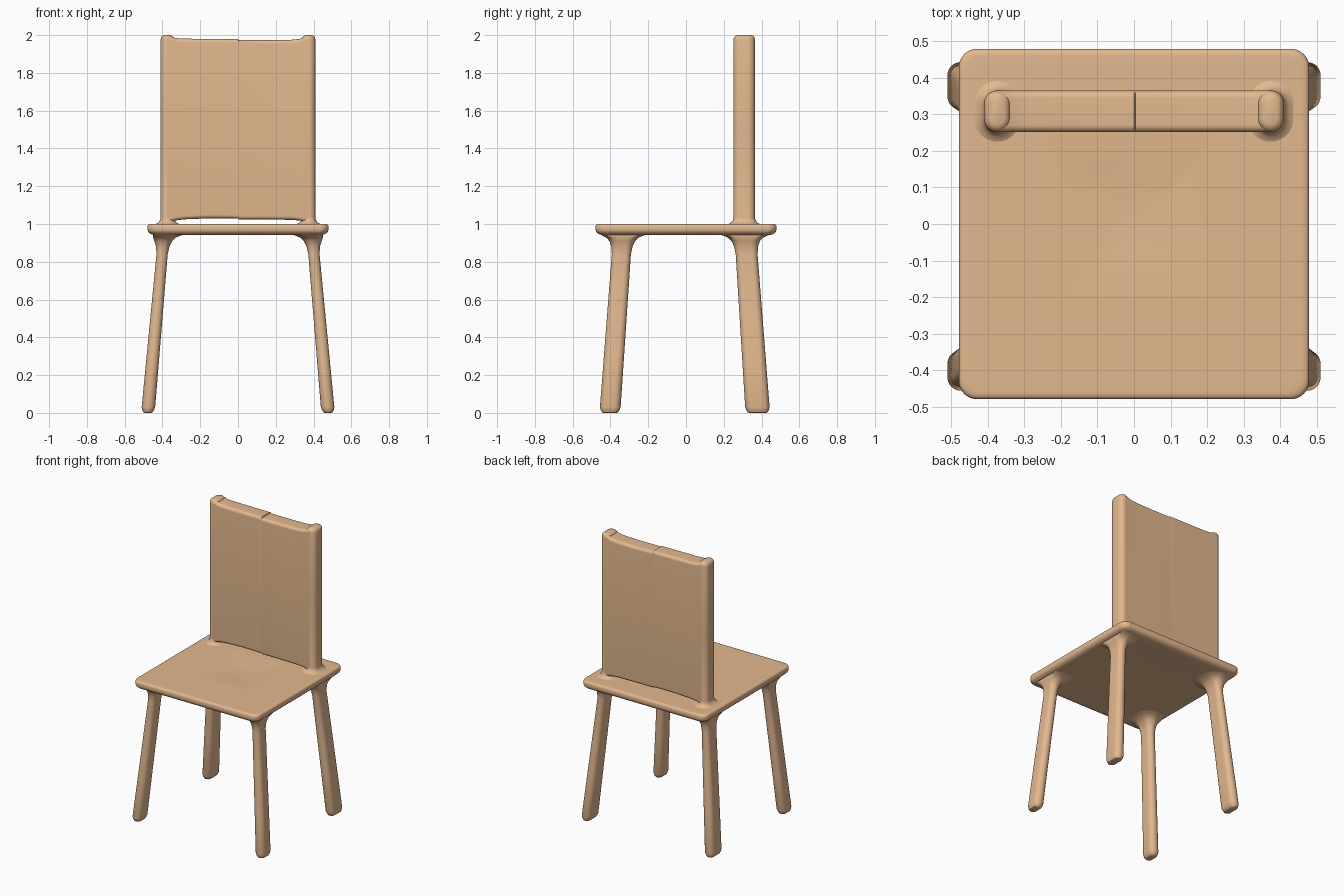
import bpy, bmesh, math

if "Cube" in bpy.data.objects:
    bpy.data.objects.remove(bpy.data.objects["Cube"])

wood = bpy.data.materials.new("wood")
wood.diffuse_color = (0.76, 0.48, 0.27, 1)
wood.use_nodes = True
wood.node_tree.nodes["Principled BSDF"].inputs["Base Color"].default_value = wood.diffuse_color


def rrect(hx, hy, r, n=8):
    """Rounded rectangle outline about the origin."""
    r = min(r, hx, hy)
    pts = []
    for k, (sx, sy) in enumerate([(1, 1), (-1, 1), (-1, -1), (1, -1)]):
        for i in range(n + 1):
            a = math.pi / 2 * (k + i / n)
            pts.append((sx * (hx - r) + r * math.cos(a), sy * (hy - r) + r * math.sin(a)))
    return pts


def loft(name, rings):
    """Skin a list of equal-length point rings and cap both ends."""
    bm = bmesh.new()
    vs = [[bm.verts.new(p) for p in ring] for ring in rings]
    n = len(vs[0])
    for a, b in zip(vs, vs[1:]):
        for i in range(n):
            j = (i + 1) % n
            bm.faces.new((a[i], a[j], b[j], b[i]))
    bm.faces.new(vs[0])
    bm.faces.new(vs[-1])
    bmesh.ops.remove_doubles(bm, verts=bm.verts, dist=1e-5)
    bmesh.ops.recalc_face_normals(bm, faces=bm.faces)
    me = bpy.data.meshes.new(name)
    bm.to_mesh(me)
    bm.free()
    me.materials.append(wood)
    ob = bpy.data.objects.new(name, me)
    bpy.context.collection.objects.link(ob)
    bpy.ops.object.select_all(action='DESELECT')
    ob.select_set(True)
    bpy.context.view_layer.objects.active = ob
    bpy.ops.object.shade_smooth_by_angle(angle=math.radians(40))
    return ob


# Seat: soft-edged square slab, shallow hollow on top, slight arch underneath
def top_z(x, y):
    d = math.hypot(x / 0.34, (y - 0.06) / 0.34)
    return 1.0 - 0.012 * (0.5 + 0.5 * math.cos(math.pi * min(d, 1)))


def square(h, zf):
    return [(x, y, zf(x, y)) for x, y in rrect(h, h, 0.05 * h / 0.48)]


inner = [0.02 + 0.42 * i / 20 for i in range(21)]
rings = [square(h, lambda x, y: 0.947 - 0.006 * min(1, (h / 0.44) ** 2)) for h in inner]
for h, z in [(0.455, 0.944), (0.468, 0.95), (0.476, 0.959), (0.479, 0.97),
             (0.479, 0.988), (0.476, 0.995), (0.471, 0.999), (0.46, 1.0)]:
    rings.append(square(h, lambda x, y: z))
rings += [square(h, top_z) for h in reversed(inner)]
loft("seat", rings)


# Legs: splayed stadium-section legs flaring into the seat underside
def leg(name, side, foot_y, head_y, hy_foot, hy_head):
    rings = []
    for z, grow in [(0.005, -0.02), (0.008, -0.012), (0.015, -0.005), (0.03, 0), (0.3, 0), (0.6, 0),
                    (0.84, 0), (0.88, 0.006), (0.91, 0.018), (0.928, 0.036),
                    (0.938, 0.058), (0.946, 0.085)]:
        t = z / 0.94
        cx, cy = 0.477 - 0.084 * t, foot_y + (head_y - foot_y) * t
        hx = 0.036 - 0.007 * t + grow
        hy = hy_foot + (hy_head - hy_foot) * t + grow
        if z > 0.85:
            lim = 0.45
        else:
            lim = 1
        rings.append([(side * min(cx + x, lim), max(-lim, min(cy + y, lim)), z - (0.005 if z < 0.01 else 0))
                      for x, y in rrect(hx, hy, 0.036 + grow)])
    loft(name, rings)


# Back posts: rounded uprights flaring at the seat
def post(name, side):
    rings = []
    for z, g in [(0.992, 0.045), (1.0, 0.026), (1.008, 0.012), (1.02, 0.003), (1.035, 0),
                 (1.5, 0), (1.975, 0), (1.988, -0.003), (1.996, -0.01), (2.0, -0.02)]:
        rings.append([(side * (0.374 + x), 0.308 + y, z)
                      for x, y in rrect(0.036 + g, 0.057 + g, 0.036 + g)])
    loft(name, rings)


for side, word in [(-1, "left"), (1, "right")]:
    leg("front_leg_" + word, side, -0.403, -0.335, 0.055, 0.05)
    leg("back_leg_" + word, side, 0.38, 0.314, 0.065, 0.057)
    post("back_post_" + word, side)

# Back panel: swept across, rising to the posts, with a small step at the middle seam
profile = [(-0.375, 1.005, 1.997), (-0.35, 1.012, 1.991), (-0.33, 1.019, 1.984), (-0.28, 1.025, 1.981),
           (-0.15, 1.03, 1.98), (-0.03, 1.029, 1.979), (0.0, 1.028, 1.98),
           (0.004, 1.024, 1.974), (0.15, 1.024, 1.973), (0.28, 1.022, 1.975),
           (0.33, 1.018, 1.981), (0.35, 1.012, 1.989), (0.375, 1.005, 1.997)]
loft("back_panel", [[(x, 0.308 + y, (lo + hi) / 2 + z)
                     for y, z in rrect(0.057, (hi - lo) / 2, 0.02)] for x, lo, hi in profile])
